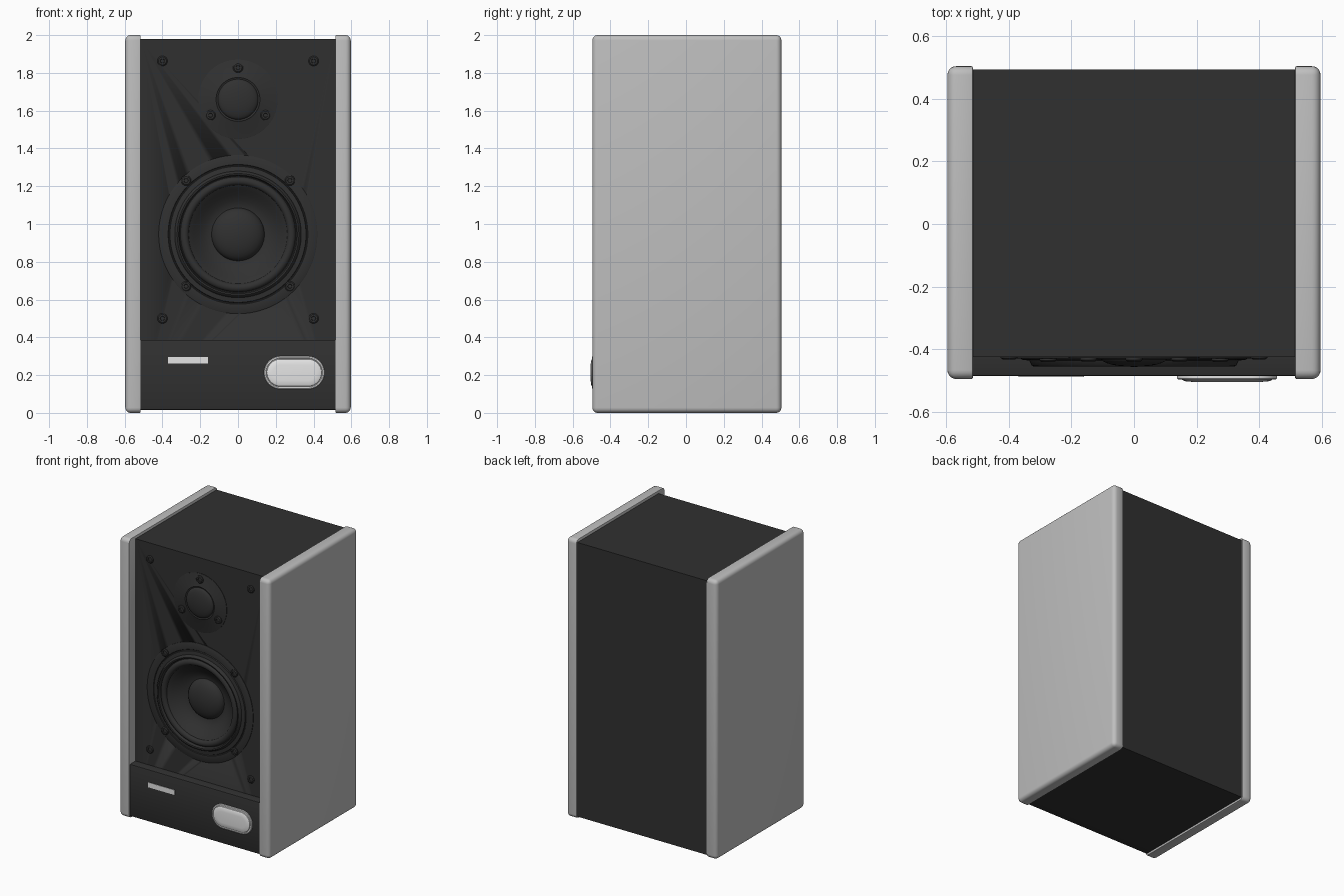
import bpy, bmesh, math

if "Cube" in bpy.data.objects:
    bpy.data.objects.remove(bpy.data.objects["Cube"])


def material(name, rgb):
    m = bpy.data.materials.new(name)
    m.diffuse_color = (*rgb, 1)
    m.use_nodes = True
    m.node_tree.nodes["Principled BSDF"].inputs["Base Color"].default_value = m.diffuse_color
    return m


BLACK = material("matte black", (0.03, 0.03, 0.03))
GREY = material("panel grey", (0.52, 0.52, 0.52))
WHITE = material("soft white", (0.78, 0.78, 0.78))
BAFFLE = -0.425   # y of the speaker baffle
PLINTH = -0.487   # y of the control panel front


def finish(bm, name, mat, angle=35):
    me = bpy.data.meshes.new(name)
    bm.to_mesh(me)
    bm.free()
    ob = bpy.data.objects.new(name, me)
    bpy.context.collection.objects.link(ob)
    me.materials.append(mat)
    bpy.ops.object.select_all(action='DESELECT')
    ob.select_set(True)
    bpy.context.view_layer.objects.active = ob
    bpy.ops.object.shade_smooth_by_angle(angle=math.radians(angle))
    return ob


def box_mesh(lo, hi):
    bm = bmesh.new()
    bmesh.ops.create_cube(bm, size=1)
    for v in bm.verts:
        v.co = [(a + b) / 2 + c * (b - a) for a, b, c in zip(lo, hi, v.co)]
    return bm


def turned(name, profile, x, y, z, mat, n=64, stretch=0):
    """Rings of (radius, forward height) from the outside in, facing -y."""
    bm = bmesh.new()
    rings = []
    for r, d in profile:
        ring = []
        for i in range(n):
            a = (i + 0.5) * 2 * math.pi / n
            c = math.cos(a)
            ring.append(bm.verts.new((x + r * c + math.copysign(stretch, c),
                                      y - d, z + r * math.sin(a))))
        rings.append(ring)
    for o, p in zip(rings, rings[1:]):
        for i in range(n):
            j = (i + 1) % n
            bm.faces.new((o[i], o[j], p[j], p[i]))
    bm.faces.new(rings[-1])
    return finish(bm, name, mat)


def dome(radius, base, height, steps=8):
    return [(max(radius * math.cos(t), 0.004), base + height * math.sin(t))
            for t in (k * math.pi / 2 / steps for k in range(steps + 1))]


# cabinet with a round opening for the woofer
cabinet = finish(box_mesh((-0.516, BAFFLE, 0.015), (0.516, 0.495, 1.98)), "cabinet", BLACK)
cutter = turned("woofer_cutter", [(0.01, -0.2), (0.325, -0.2), (0.325, 0.1), (0.01, 0.1)],
                0, BAFFLE, 0.945, BLACK)
bm = bmesh.new()
bm.from_mesh(cutter.data)
bmesh.ops.holes_fill(bm, edges=[e for e in bm.edges if e.is_boundary])
bmesh.ops.recalc_face_normals(bm, faces=bm.faces)
bm.to_mesh(cutter.data)
bm.free()
cutter.hide_render = True
bpy.context.view_layer.objects.active = cabinet
mod = cabinet.modifiers.new("opening", 'BOOLEAN')
mod.operation = 'DIFFERENCE'
mod.solver = 'EXACT'
mod.object = cutter
bpy.ops.object.modifier_apply(modifier=mod.name)
bpy.data.objects.remove(cutter)

# control panel stepping forward under the baffle
bm = box_mesh((-0.516, PLINTH, 0.015), (0.516, BAFFLE + 0.01, 0.387))
bmesh.ops.bevel(bm, geom=[e for e in bm.edges if all(v.co.y < PLINTH + 0.001 for v in e.verts)
                          and abs(e.verts[0].co.z - e.verts[1].co.z) < 0.001],
                offset=0.006, segments=2, profile=0.5, affect='EDGES')
finish(bm, "control_panel", BLACK)

# rounded side panels: soft outer edges, tighter inner edges
for side, label in ((-1, "left"), (1, "right")):
    xs = sorted((side * 0.515, side * 0.597))
    bm = box_mesh((xs[0], -0.496, 0), (xs[1], 0.505, 2))

    def inner(e):
        return all(abs(v.co.x) < 0.516 for v in e.verts)

    bmesh.ops.bevel(bm, geom=[e for e in bm.edges if not inner(e)],
                    offset=0.028, segments=5, profile=0.5, affect='EDGES')
    bmesh.ops.bevel(bm, geom=[e for e in bm.edges if inner(e)],
                    offset=0.006, segments=2, profile=0.5, affect='EDGES')
    finish(bm, label + "_side_panel", GREY)

# woofer: frame, rolled surround, cone and dust cap in one turned profile
roll = [(0.283 + 0.022 * math.cos(t), 0.008 + 0.02 * math.sin(t))
        for t in (k * math.pi / 8 for k in range(9))]
cone = [(0.25, 0.0), (0.235, -0.012), (0.21, -0.034), (0.18, -0.054), (0.145, -0.07)]
turned("woofer",
       [(0.42, -0.002), (0.42, 0.004), (0.417, 0.006), (0.37, 0.006), (0.367, 0.002),
        (0.363, 0.002), (0.36, 0.009), (0.335, 0.012), (0.328, 0.027), (0.322, 0.031),
        (0.314, 0.029), (0.308, 0.008)] + roll + cone + dome(0.14, -0.07, 0.06),
       0, BAFFLE, 0.945, BLACK, n=96)

# tweeter plate with dome
turned("tweeter",
       [(0.21, -0.002), (0.21, 0.003), (0.208, 0.004), (0.122, 0.004), (0.116, 0.008),
        (0.11, 0.004)] + dome(0.107, 0.004, 0.028),
       0, BAFFLE, 1.66, BLACK)

# screws with sunken sockets
SCREW = [(0.027, 0), (0.027, 0.007), (0.021, 0.012), (0.012, 0.012), (0.010, 0.006), (0.004, 0.006)]
spots = [(sx * 0.275, 0.95 + sz * 0.28, 0.005) for sx in (-1, 1) for sz in (-1, 1)]
spots += [(0.168 * math.cos(math.radians(a)), 1.66 + 0.168 * math.sin(math.radians(a)), 0.003)
          for a in (90, 210, 330)]
spots += [(sx * 0.4, z, -0.004) for sx in (-1, 1) for z in (0.5, 1.863)]
for k, (x, z, lift) in enumerate(spots):
    turned(f"screw_{k + 1}", SCREW, x, BAFFLE - lift, z, BLACK, n=20)

# pill-shaped knob with a rim, and the pale indicator strip
turned("control_button",
       [(0.087, -0.002), (0.087, 0.007), (0.084, 0.010), (0.077, 0.011), (0.075, 0.007),
        (0.073, 0.007), (0.071, 0.012), (0.062, 0.016), (0.04, 0.018)],
       0.298, PLINTH, 0.213, WHITE, stretch=0.073)
finish(box_mesh((-0.37, PLINTH - 0.003, 0.262), (-0.16, PLINTH + 0.002, 0.297)),
       "indicator_strip", WHITE)
